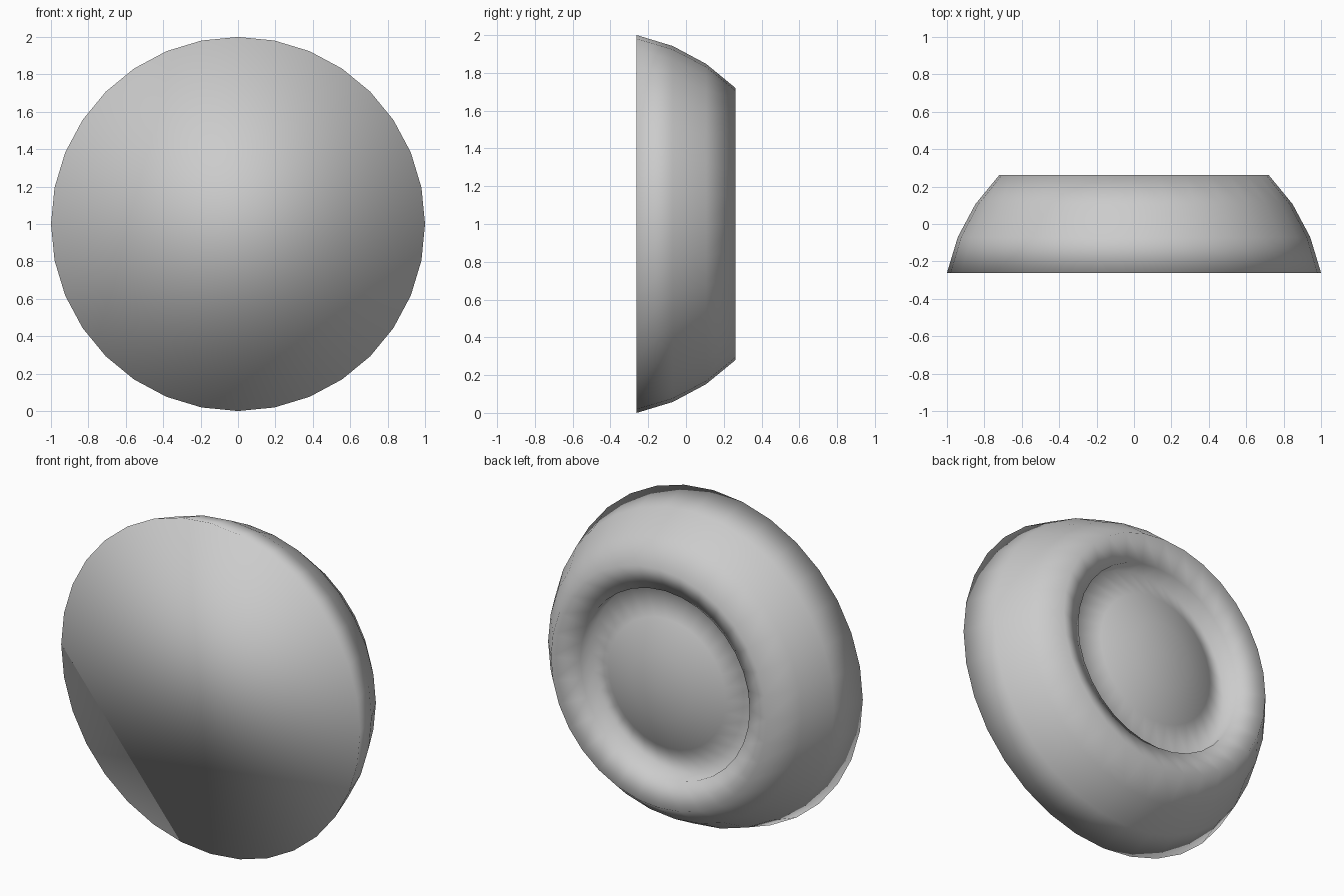
import bpy
import bmesh
from math import cos, sin, pi

if "Cube" in bpy.data.objects:
    bpy.data.objects.remove(bpy.data.objects["Cube"], do_unlink=True)

SIDES = 32
STEP = pi / 16                 # angle between the rings of the ball the cap is cut from
BALL = 1 / cos(STEP)           # ball radius that gives a front disc of radius 1


def make_material(name, color):
    mat = bpy.data.materials.new(name)
    mat.use_nodes = True
    mat.diffuse_color = color
    mat.node_tree.nodes["Principled BSDF"].inputs["Base Color"].default_value = color
    return mat


def ball_rings(first, last, start_y):
    """(radius, y) points along the ball, moved so that the first one lies at start_y."""
    base = sin(first * STEP)
    return [(BALL * cos(k * STEP), start_y + BALL * (sin(k * STEP) - base))
            for k in range(first, last + 1)]


def add_ring(bm, radius, y):
    steps = [2 * pi * i / SIDES for i in range(SIDES)]
    return [bm.verts.new((radius * cos(a), y, 1 + radius * sin(a))) for a in steps]


def lathe(name, profile, mat):
    """Turn (radius, y) points around the y axis; cap the first ring, close the last to a point."""
    bm = bmesh.new()
    *ring_points, (_, tip_y) = profile
    rings = [add_ring(bm, r, y) for r, y in ring_points]
    bm.faces.new(rings[0])
    for a, b in zip(rings, rings[1:]):
        for i in range(SIDES):
            j = (i + 1) % SIDES
            bm.faces.new((a[i], a[j], b[j], b[i]))
    tip = bm.verts.new((0, tip_y, 1))
    for i in range(SIDES):
        bm.faces.new((rings[-1][i], rings[-1][(i + 1) % SIDES], tip))
    bmesh.ops.recalc_face_normals(bm, faces=bm.faces)
    for face in bm.faces:
        face.smooth = True
    mesh = bpy.data.meshes.new(name)
    bm.to_mesh(mesh)
    bm.free()
    mesh.materials.append(mat)
    obj = bpy.data.objects.new(name, mesh)
    bpy.context.collection.objects.link(obj)
    return obj


grey = make_material("plain grey", (0.6, 0.6, 0.6, 1))

# Curved outer wall behind the flat front disc
outer_wall = ball_rings(1, 4, -0.261)
# Inner lip of the back rim, sloping down into the recess
lip = [(BALL * cos(5 * STEP), 0.2)]
# Sunken dome, the straight recess wall running down to its edge
dome = ball_rings(5, 8, 0.087)

lathe("round_cap", outer_wall + lip + dome, grey)
